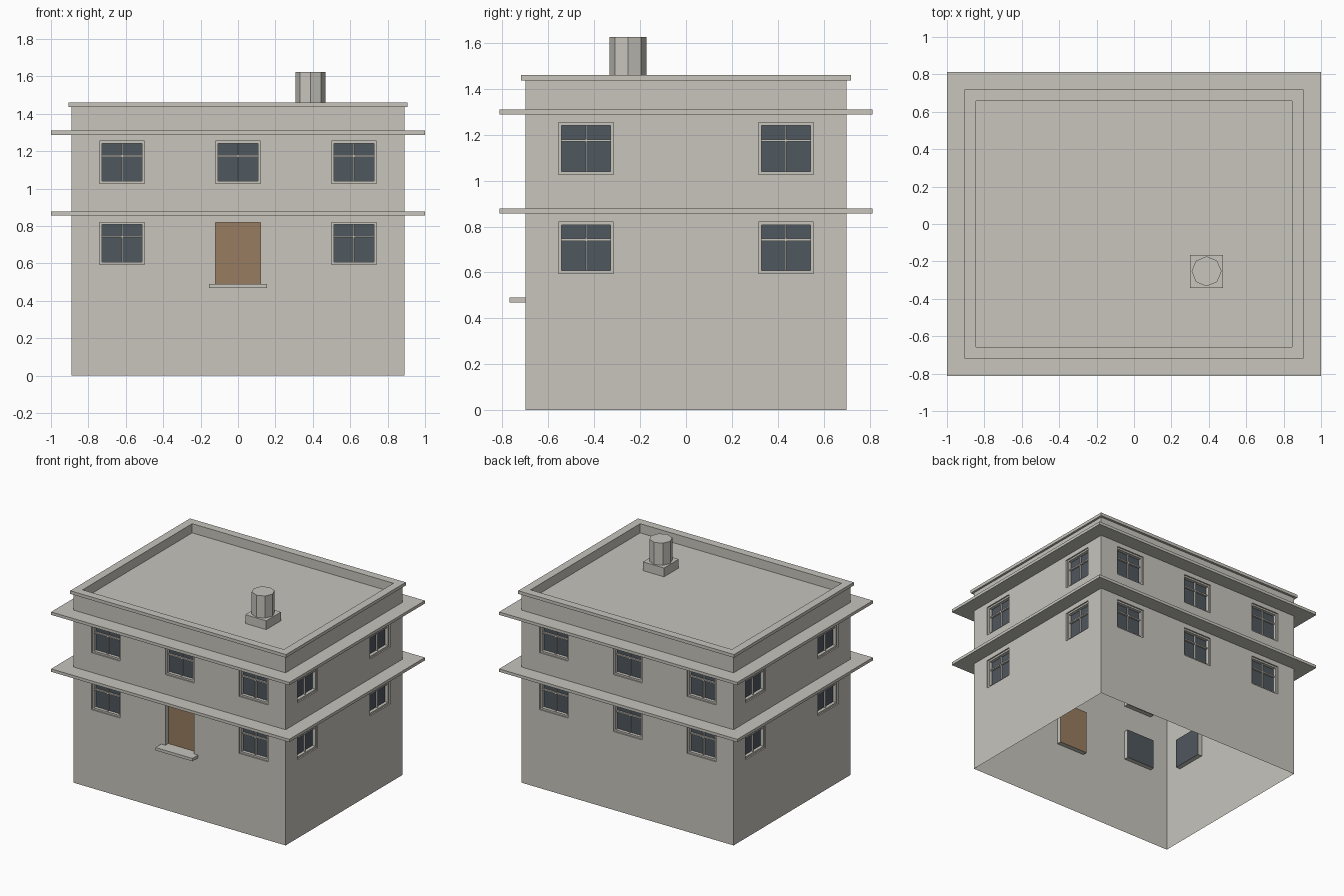
import bpy, bmesh, math
from mathutils import Matrix, Vector

if "Cube" in bpy.data.objects:
    bpy.data.objects.remove(bpy.data.objects["Cube"])


def material(name, rgb):
    m = bpy.data.materials.new(name)
    m.diffuse_color = (*rgb, 1)
    m.use_nodes = True
    m.node_tree.nodes["Principled BSDF"].inputs["Base Color"].default_value = m.diffuse_color
    return m


RENDER = material("pale_render", (0.57, 0.555, 0.505))
GLASS = material("dark_glass", (0.078, 0.095, 0.112))
WOOD = material("brown_wood", (0.31, 0.20, 0.115))

HX, HY = 0.89, 0.70          # wall half sizes
TOP, DECK = 1.436, 1.39      # wall top, roof deck
HW, DEPTH = 0.12, 0.035      # opening half width, recess depth
LOW, HIGH = (0.595, 0.82), (1.027, 1.254)
DOOR = (0.49, 0.82)


def finish(name, bm, mat):
    bmesh.ops.remove_doubles(bm, verts=bm.verts, dist=1e-5)
    me = bpy.data.meshes.new(name)
    bm.to_mesh(me)
    bm.free()
    me.materials.append(mat)
    ob = bpy.data.objects.new(name, me)
    bpy.context.collection.objects.link(ob)
    return ob


def quad(bm, mtx, pts):
    bm.faces.new([bm.verts.new(mtx @ Vector(p)) for p in pts])


def box(bm, mtx, lo, hi):
    size = [b - a for a, b in zip(lo, hi)]
    mid = [(a + b) / 2 for a, b in zip(lo, hi)]
    bmesh.ops.create_cube(bm, size=1, matrix=mtx @ Matrix.Translation(mid) @ Matrix.Diagonal((*size, 1)))


def loft(name, rects, closed=False):
    """Skin a stack of rectangles given as (half x, half y, z)."""
    bm = bmesh.new()
    loops = [[bm.verts.new((sx * x, sy * y, z)) for sx, sy in ((-1, -1), (1, -1), (1, 1), (-1, 1))]
             for x, y, z in rects]
    pairs = list(zip(loops, loops[1:])) + ([(loops[-1], loops[0])] if closed else [])
    for a, b in pairs:
        for i in range(4):
            j = (i + 1) % 4
            bm.faces.new((a[i], a[j], b[j], b[i]))
    return finish(name, bm, RENDER)


walls, frames, panes, door = (bmesh.new() for _ in range(4))

# Each side: rotation, distance, half width, window columns
sides = [(0, HY, HX, (-0.62, 0, 0.62)), (90, HX, HY, (-0.435, 0.435)),
         (180, HY, HX, (-0.62, 0, 0.62)), (270, HX, HY, (-0.435, 0.435))]
z_breaks = [0, DOOR[0], *LOW, *HIGH, TOP]

for angle, dist, half, columns in sides:
    m = Matrix.Rotation(math.radians(angle), 4, 'Z') @ Matrix.Translation((0, -dist, 0))
    openings = [(c, *(DOOR if angle == 0 and c == 0 and row == LOW else row))
                for c in columns for row in (LOW, HIGH)]

    # Wall skin around the openings
    u_breaks = [-half] + [c + s for c in columns for s in (-HW, HW)] + [half]
    for u0, u1 in zip(u_breaks, u_breaks[1:]):
        for z0, z1 in zip(z_breaks, z_breaks[1:]):
            u, z = (u0 + u1) / 2, (z0 + z1) / 2
            if any(abs(u - c) < HW and a < z < b for c, a, b in openings):
                continue
            quad(walls, m, [(u0, 0, z0), (u1, 0, z0), (u1, 0, z1), (u0, 0, z1)])

    for c, z0, z1 in openings:
        u0, u1, d = c - HW, c + HW, DEPTH
        # Recess sides
        corners = [(u0, z0), (u1, z0), (u1, z1), (u0, z1)]
        for (a, za), (b, zb) in zip(corners, corners[1:] + corners[:1]):
            quad(walls, m, [(a, 0, za), (a, d, za), (b, d, zb), (b, 0, zb)])
        # Door or glass at the back of the recess
        is_door = z0 == DOOR[0]
        quad(door if is_door else panes, m, [(u, d, z) for u, z in corners])
        if is_door:
            continue
        # Window frame and glazing bars
        t, f, e = 0.013, 0.01, d - 0.001
        box(frames, m, (u0, f, z0), (u0 + t, e, z1))
        box(frames, m, (u1 - t, f, z0), (u1, e, z1))
        box(frames, m, (u0 + t, f, z0), (u1 - t, e, z0 + t))
        box(frames, m, (u0 + t, f, z1 - t), (u1 - t, e, z1))
        bar = z0 + 0.148
        box(frames, m, (c - 0.004, 0.02, z0 + t), (c + 0.004, e, z1 - t))
        box(frames, m, (u0 + t, 0.02, bar - 0.005), (u1 - t, e, bar + 0.005))

finish("walls", walls, RENDER)
finish("window_frames", frames, RENDER)
finish("window_panes", panes, GLASS)
finish("front_door", door, WOOD)

# Projecting ledges around each floor
for name, z0, z1 in (("lower_ledge", 0.856, 0.878), ("upper_ledge", 1.288, 1.31)):
    loft(name, [(HX, HY, z0), (1.0, 0.813, z0), (1.0, 0.813, z1), (HX, HY, z1)])

# Parapet coping with its inner face, and the flat roof
loft("parapet_coping", [(HX, HY, TOP), (0.906, 0.718, TOP), (0.906, 0.718, 1.46),
                        (0.845, 0.657, 1.46), (0.845, 0.657, DECK)])
bm = bmesh.new()
quad(bm, Matrix(), [(-HX, -HY, DECK), (HX, -HY, DECK), (HX, HY, DECK), (-HX, HY, DECK)])
finish("roof_deck", bm, RENDER)

# Door step
bm = bmesh.new()
box(bm, Matrix(), (-0.155, -0.768, 0.468), (0.155, -HY, 0.49))
finish("door_step", bm, RENDER)

# Chimney: square base and eight-sided pot
CX, CY = 0.388, -0.253
bm = bmesh.new()
box(bm, Matrix(), (CX - 0.088, CY - 0.088, DECK), (CX + 0.088, CY + 0.088, 1.457))
finish("chimney_base", bm, RENDER)
bm = bmesh.new()
bmesh.ops.create_cone(bm, cap_ends=True, segments=8, radius1=0.08, radius2=0.08, depth=0.168,
                      matrix=Matrix.Translation((CX, CY, 1.541)))
finish("chimney_pot", bm, RENDER)
